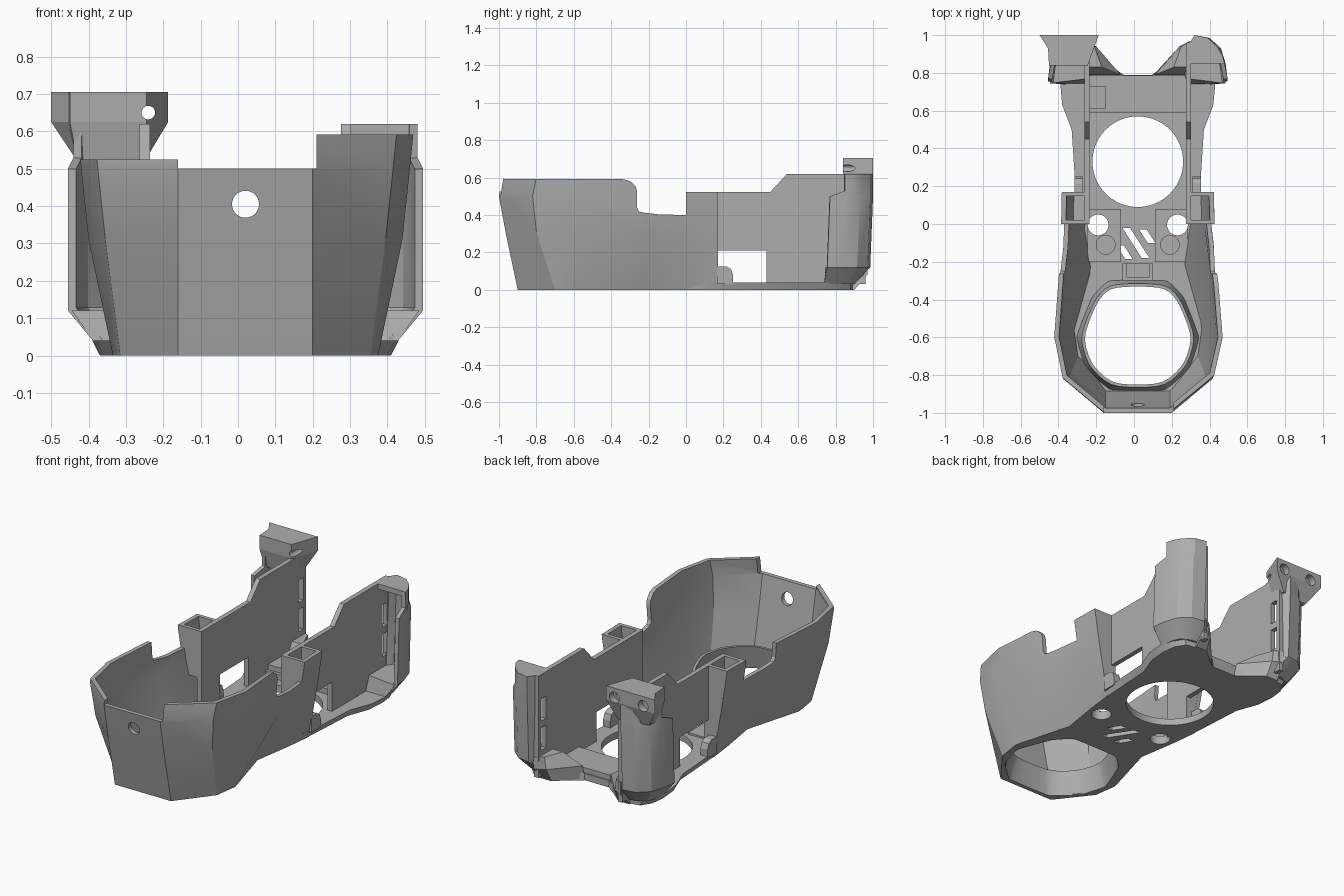
import bpy, bmesh, math
from mathutils import Matrix

old = bpy.data.objects.get("Cube")
if old:
    bpy.data.objects.remove(old, do_unlink=True)

CX = 0.02  # the shell is symmetric about this x
grey = bpy.data.materials.new("mid_grey")
grey.use_nodes = True
grey.diffuse_color = (0.42, 0.42, 0.42, 1)
grey.node_tree.nodes["Principled BSDF"].inputs["Base Color"].default_value = (0.42, 0.42, 0.42, 1)


def finish(name, bm, fix=True):
    if fix:
        bmesh.ops.recalc_face_normals(bm, faces=bm.faces)
    me = bpy.data.meshes.new(name)
    bm.to_mesh(me)
    bm.free()
    me.materials.append(grey)
    ob = bpy.data.objects.new(name, me)
    bpy.context.collection.objects.link(ob)
    return ob


def loft(name, rings, closed=True, caps=True):
    """Skin rings of equal length; each ring is (z, [(x, y), ...])."""
    bm = bmesh.new()
    rows = [[bm.verts.new((x, y, z)) for x, y in pts] for z, pts in rings]
    n = len(rows[0])
    for a, b in zip(rows, rows[1:]):
        for i in range(n if closed else n - 1):
            j = (i + 1) % n
            bm.faces.new((a[i], a[j], b[j], b[i]))
    if closed and caps:
        bm.faces.new(rows[0][::-1])
        bm.faces.new(rows[-1])
    return finish(name, bm, closed)


def prism(name, pts, z0, z1):
    return loft(name, [(z0, pts), (z1, pts)])


def box(name, x0, x1, y0, y1, z0, z1):
    return prism(name, [(x0, y0), (x1, y0), (x1, y1), (x0, y1)], z0, z1)


def side_box(name, s, x0, x1, y0, y1, z0, z1):
    a, b = sorted((CX + s * x0, CX + s * x1))
    return box(name, a, b, y0, y1, z0, z1)


def side_plate(name, profile, x0, x1):
    """Extrude a (y, z) profile from x0 to x1."""
    bm = bmesh.new()
    face = bm.faces.new([bm.verts.new((x0, y, z)) for y, z in profile])
    new = bmesh.ops.extrude_face_region(bm, geom=[face])["geom"]
    bmesh.ops.translate(bm, vec=(x1 - x0, 0, 0), verts=[v for v in new if isinstance(v, bmesh.types.BMVert)])
    return finish(name, bm)


def cylinder(name, at, r, depth, axis="Z", sides=48):
    bm = bmesh.new()
    m = Matrix.Translation(at)
    if axis == "Y":
        m = m @ Matrix.Rotation(math.pi / 2, 4, "X")
    bmesh.ops.create_cone(bm, cap_ends=True, segments=sides, radius1=r, radius2=r, depth=depth, matrix=m)
    return finish(name, bm)


def bake(ob):
    bpy.context.view_layer.update()
    ev = ob.evaluated_get(bpy.context.evaluated_depsgraph_get())
    me = bpy.data.meshes.new_from_object(ev)
    ob.modifiers.clear()
    ob.data = me


def thicken(ob, t):
    m = ob.modifiers.new("thickness", "SOLIDIFY")
    m.thickness, m.offset, m.use_even_offset = t, -1, True
    bake(ob)


def cut(ob, *cutters):
    for c in cutters:
        m = ob.modifiers.new("cut", "BOOLEAN")
        m.operation, m.solver, m.object = "DIFFERENCE", "EXACT", c
        bake(ob)
        bpy.data.objects.remove(c, do_unlink=True)


def both(half):
    """Full path, left end to right end, from a half listed front to back."""
    return [(CX - x, y) for x, y in half[::-1]] + [(CX + x, y) for x, y in half]


def rounded(pts, k):
    out = []
    for (ax, ay), (bx, by) in zip(pts, pts[1:] + pts[:1]):
        out += [(ax + (bx - ax) * t, ay + (by - ay) * t) for t in (k, 1 - k)]
    return out


def scaled(pts, k):
    return [(CX + (x - CX) * k, -.6 + (y + .6) * k) for x, y in pts]


# Faceted front bucket
base = [(.18, -.9), (.335, -.7), (.355, -.56), (.26, -.22), (.295, 0), (.315, .17)]
middle = [(.18, -.965), (.375, -.8), (.42, -.6), (.40, -.22), (.375, 0), (.37, .17)]
upper = [(.18, -1), (.395, -.82), (.44, -.6), (.415, -.26), (.405, 0), (.40, .17)]
top = [(.18, -.985), (.405, -.8), (.45, -.6), (.425, -.28), (.41, 0), (.41, .17)]
bucket = loft("bucket", [(0, both(base)), (.31, both(middle)), (.5, both(upper)), (.6, both(top))], closed=False)
thicken(bucket, .025)
notch = [(-.34, .8), (-.34, .592), (-.3, .582), (-.27, .555), (-.262, .53), (-.262, .44),
         (-.25, .418), (-.22, .412), (-.14, .403), (0, .4), (0, .8)]
cut(bucket,
    box("rim_front", -.16, .21, -1.2, -.7, .5, .8),
    box("rim_right", -.8, 0, -1.2, .5, .525, .8),
    box("rim_rear", -.8, .8, 0, .5, .523, .8),
    box("rim_left", 0, .8, -1.2, .5, .592, .8),
    side_plate("rim_notch", notch, -.8, .8),
    cylinder("screw_hole", (CX, -1, .405), .036, .4, "Y"))

# Floor plate with nozzle opening, fan opening, round holes and slanted slots
rear = [(.33, .19), (.35, .5), (.40, .63), (.41, .74), (.40, .82), (.36, .88), (.24, .9), (.08, .79)]
outline = both(base[:5] + rear)
under = [(CX + (x - CX) * (.95 if y > .1 else 1), y) for x, y in outline]
floor = loft("floor_plate", [(0, under), (.04, outline)])
hexagon = both([(.13, -.85), (.245, -.745), (.29, -.6), (.215, -.41), (.14, -.332)])
mouth = scaled(rounded(rounded(hexagon, .08), .25), 1.1)
opening = rounded(rounded(hexagon, .2), .25)
cut(floor,
    prism("nozzle_opening", mouth, -.1, .2),
    cylinder("fan_opening", (CX, .33, 0), .24, .4, sides=72))
for x, y, length in [(-.05, -.15, .085), (.01, -.1, .19), (.07, -.065, .085)]:
    dx, dy = length * .27, length * .42
    cut(floor, prism("slot", [(x - dx - .02, y + dy), (x + dx - .02, y - dy),
                              (x + dx + .02, y - dy), (x - dx + .02, y + dy)], -.1, .2))

# Funnel that narrows upwards from the floor opening
loft("nozzle_funnel", [(0, mouth), (.14, opening), (.14, scaled(opening, 1.06)),
                       (.02, scaled(mouth, 1.04)), (0, mouth)], caps=False)

# Small fittings on the floor
box("rear_step", CX - .26, CX + .26, .59, .785, .03, .07)
box("step_block", -.24, -.15, .61, .73, .06, .1)
bracket = box("bracket", CX - .08, CX + .08, -.3, -.21, .03, .11)
cut(bracket, box("bracket_gap", CX - .06, CX + .06, -.28, -.2, .05, .2))

shell_plan = [(.27, .95), (.30, 1), (.38, .985), (.44, .93), (.465, .85), (.475, .77)]
shell_low = [(.21, .88), (.25, .9), (.32, .9), (.38, .87), (.40, .82), (.40, .74)]
shell_top = [(.27, .95), (.30, 1), (.37, .985), (.42, .94), (.45, .89), (.46, .85)]
wall_profile = [(0, .03), (0, .523), (.45, .523), (.54, .62), (.96, .62), (.96, .03),
                (.43, .03), (.43, .21), (.17, .21), (.17, .03)]
tab_profile = [(.165, .03), (.165, .125), (.215, .125), (.24, .112), (.252, .08), (.252, .03)]
for s, side in ((1, "left"), (-1, "right")):
    def flip(pts):
        return [(CX + s * x, y) for x, y in (pts[::-1] if s > 0 else pts)]

    # Pad with a boss and a through hole
    pad = side_box(side + "_pad", s, .09, .265, -.2, .08, .03, .05)
    for part in (pad, floor):
        cut(part, cylinder("hole", (CX + s * .21, -.005, 0), .055, .4))
    cylinder(side + "_boss", (CX + s * .17, -.11, .045), .052, .03)

    # Long inner wall with the side window and slots near its back edge
    wall = side_plate(side + "_wall", wall_profile, CX + s * .255, CX + s * .283)
    for z in (.18, .35):
        cut(wall, side_box("wall_slot", s, .2, .35, .89, .935, z, z + .13))

    # Hollow tower between bucket and wall
    for name, y, z0, inner, outer in (("back", .148, .0, .26, .31), ("front", 0, .25, .26, .345)):
        lo = [(CX + s * x, yy) for x, yy in ((inner, y), (outer, y), (outer, y + .022), (inner, y + .022))]
        hi = [(CX + s * x, yy) for x, yy in ((.26, y), (.4, y), (.4, y + .022), (.26, y + .022))]
        loft(f"{side}_tower_{name}", [(z0, lo), (.523, hi)])
    side_box(side + "_tower_floor", s, .26, .345, .01, .16, .25, .27)

    # Rounded locating tab
    side_plate(side + "_tab", tab_profile, CX + s * .29, CX + s * .335)

    # Curved rear column, open towards the front
    shell_sill = [(x, y - .015) for x, y in shell_plan]
    column = loft(side + "_column", [(.03, flip(shell_low)), (.12, flip(shell_sill)),
                                     (.5, flip(shell_plan)), (.53, flip(shell_top)), (.62, flip(shell_top))],
                  closed=False)
    thicken(column, .022)
    prism(side + "_column_cap", flip(shell_top + [(.27, .85)]), .59, .62)
    inset = [(x - .01, y - .01) for x, y in shell_sill]
    loft(side + "_column_base", [(.03, flip(shell_low + [(.26, .74)])), (.12, flip(inset + [(.26, .77)]))])

    # Wedge foot at the back corner
    foot = flip([(.08, .785), (.27, .785), (.29, .9), (.215, .9)])
    foot_top = flip([(.09, .79), (.26, .79), (.28, .97), (.22, .94)])
    foot_tip = flip([(.19, .83), (.26, .83), (.28, .97), (.23, .94)])
    loft(side + "_foot", [(0, foot), (.08, foot_top), (.15, foot_tip)])

# Screw block on top of the right column, bored from behind
wide = [(-.5, 1), (-.455, .93), (-.45, .84), (-.245, .84), (-.187, 1)]
narrow = [(-.43, .95), (-.43, .9), (-.43, .86), (-.25, .86), (-.25, .98)]
block = loft("screw_block", [(.52, narrow), (.625, wide), (.705, wide)])
for x in (-.425, -.24):
    cut(block, cylinder("bore", (x, 1, .65), .032, .08, "Y"))
cut(block, cylinder("through", (-.24, .9, .65), .018, .5, "Y"))

# Smooth only the shallow edges of the curved parts
for ob in bpy.context.scene.objects:
    ob.select_set(False)
for ob in bpy.context.scene.objects:
    if ob.type == "MESH" and any(k in ob.name for k in ("funnel", "column", "boss", "floor_plate", "bucket")):
        ob.select_set(True)
        bpy.context.view_layer.objects.active = ob
bpy.ops.object.shade_smooth_by_angle(angle=math.radians(25))
